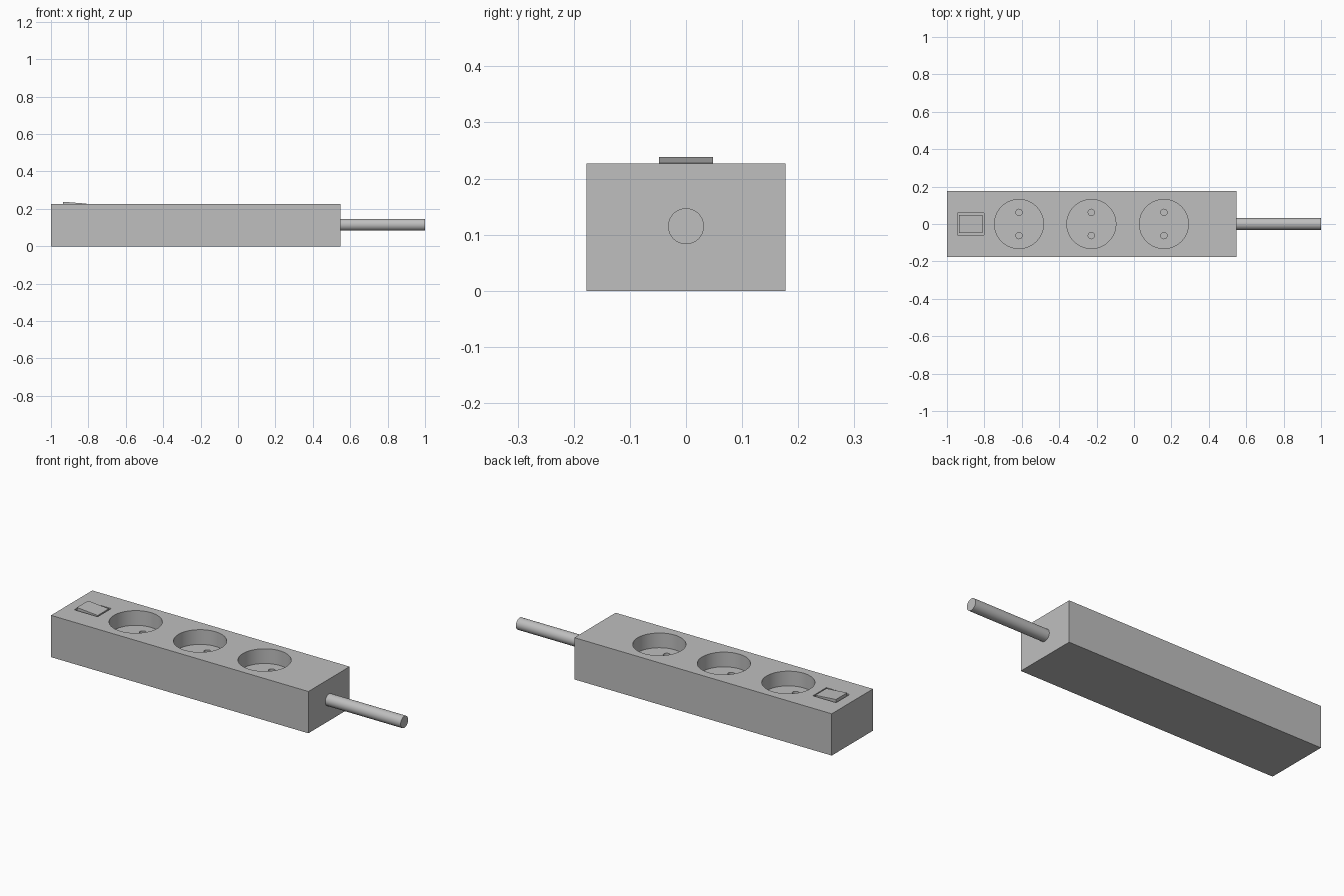
import bpy
import bmesh
from mathutils import Matrix, Vector
from math import pi, radians

cube = bpy.data.objects.get("Cube")
if cube:
    bpy.data.objects.remove(cube, do_unlink=True)

grey = bpy.data.materials.new("plain grey")
grey.use_nodes = True
colour = (0.52, 0.52, 0.52, 1)
grey.diffuse_color = colour
grey.node_tree.nodes["Principled BSDF"].inputs["Base Color"].default_value = colour

TOP = 0.227
FLOOR = TOP - 0.08
RIGHT_END = 0.547


def make_object(name, bm):
    mesh = bpy.data.meshes.new(name)
    bm.to_mesh(mesh)
    bm.free()
    mesh.materials.append(grey)
    obj = bpy.data.objects.new(name, mesh)
    bpy.context.collection.objects.link(obj)
    return obj


def box(name, low, high):
    low, high = Vector(low), Vector(high)
    bm = bmesh.new()
    bmesh.ops.create_cube(bm, size=1, matrix=Matrix.Translation((low + high) / 2)
                          @ Matrix.Diagonal((*(high - low), 1)))
    return make_object(name, bm)


def cylinder(name, centre, radius, length, sides, along_x=False):
    bm = bmesh.new()
    turn = Matrix.Rotation(pi / 2 if along_x else 0, 4, "Y")
    bmesh.ops.create_cone(bm, cap_ends=True, segments=sides, radius1=radius,
                          radius2=radius, depth=length,
                          matrix=Matrix.Translation(centre) @ turn)
    return make_object(name, bm)


def activate(obj):
    bpy.ops.object.select_all(action="DESELECT")
    obj.select_set(True)
    bpy.context.view_layer.objects.active = obj


def smooth(obj):
    activate(obj)
    bpy.ops.object.shade_smooth_by_angle(angle=radians(30))


def carve(obj, cutter):
    cutter.hide_render = True
    activate(obj)
    cut = obj.modifiers.new("cut", "BOOLEAN")
    cut.operation = "DIFFERENCE"
    cut.solver = "EXACT"
    cut.object = cutter
    bpy.ops.object.modifier_apply(modifier=cut.name)
    bpy.data.objects.remove(cutter, do_unlink=True)


# Housing with three round sockets, each with two pin holes
housing = box("housing", (-1, -0.177, 0), (RIGHT_END, 0.177, TOP))
for x in (-0.615, -0.228, 0.16):
    carve(housing, cylinder("socket_cutter", (x, 0, FLOOR + 0.1), 0.131, 0.2, 64))
    for side in (-1, 1):
        carve(housing, cylinder("pin_cutter", (x, side * 0.062, FLOOR), 0.017, 0.16, 32))

# Switch opening
carve(housing, box("switch_cutter", (-0.943, -0.058, TOP - 0.03), (-0.803, 0.058, TOP + 0.1)))
smooth(housing)

# Rocker switch, tilted up at its outer end
rocker = box("switch_rocker", (-0.935, -0.048, TOP - 0.03), (-0.81, 0.048, TOP + 0.001))
for vert in rocker.data.vertices:
    if vert.co.z > TOP and vert.co.x < -0.9:
        vert.co.z = TOP + 0.011

# Power cable
cable = cylinder("power_cable", ((RIGHT_END + 1) / 2, 0, 0.115), 0.032, 1 - RIGHT_END, 48, True)
smooth(cable)
